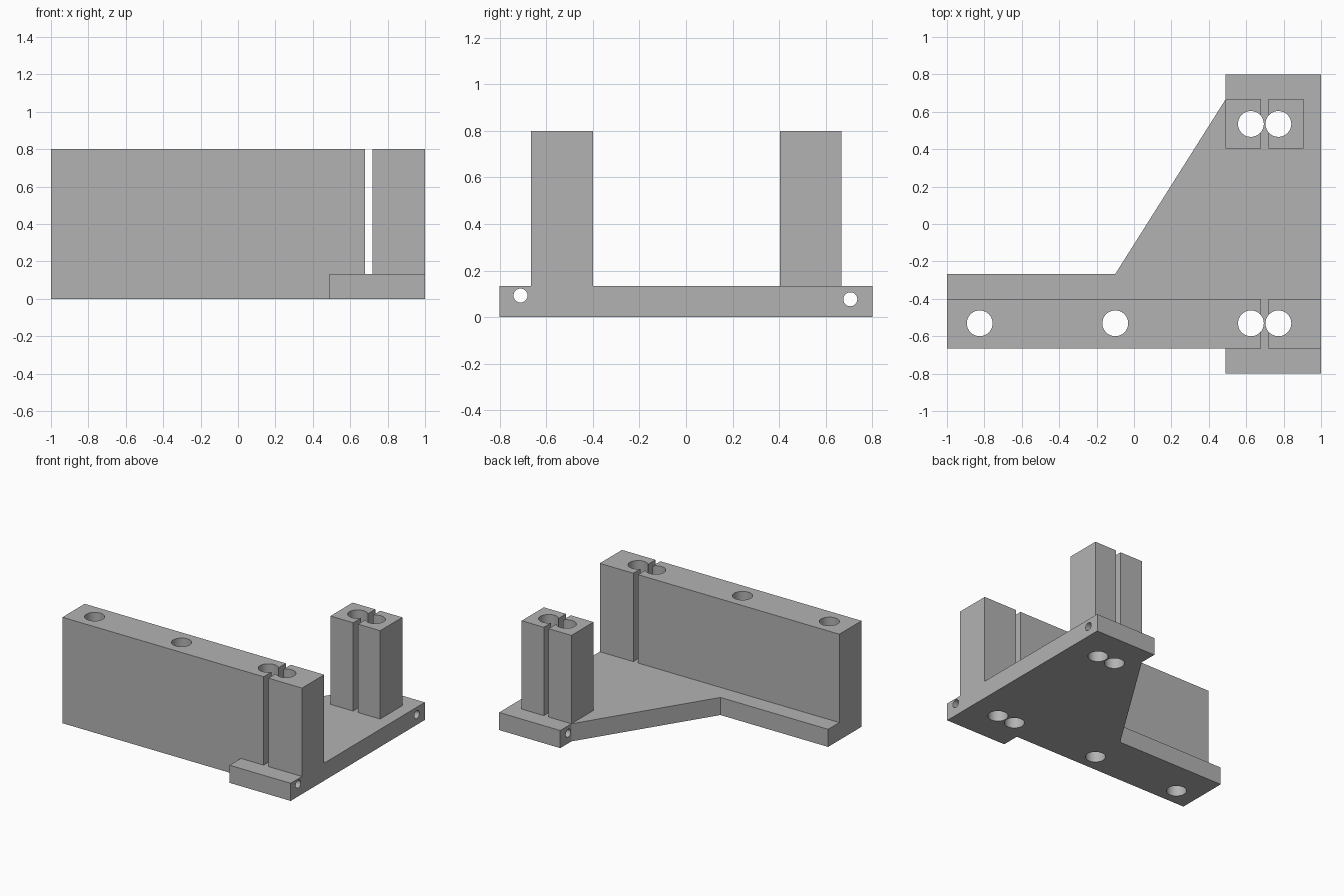
import bpy, bmesh, math
from mathutils import Matrix

if "Cube" in bpy.data.objects:
    bpy.data.objects.remove(bpy.data.objects["Cube"])

TOP, PLATE = 0.8, 0.133
R_BOLT, R_PIN = 0.069, 0.03

grey = bpy.data.materials.new("plain grey")
grey.diffuse_color = (0.45, 0.45, 0.45, 1)
grey.use_nodes = True
grey.node_tree.nodes["Principled BSDF"].inputs["Base Color"].default_value = grey.diffuse_color


def make(name, bm):
    bmesh.ops.recalc_face_normals(bm, faces=bm.faces)
    mesh = bpy.data.meshes.new(name)
    bm.to_mesh(mesh)
    bm.free()
    mesh.materials.append(grey)
    ob = bpy.data.objects.new(name, mesh)
    bpy.context.collection.objects.link(ob)
    return ob


def prism(name, outline, z0, z1):
    bm = bmesh.new()
    face = bm.faces.new([bm.verts.new((x, y, z0)) for x, y in outline])
    top = bmesh.ops.extrude_face_region(bm, geom=[face])["geom"]
    bmesh.ops.translate(bm, vec=(0, 0, z1 - z0),
                        verts=[v for v in top if isinstance(v, bmesh.types.BMVert)])
    return make(name, bm)


def block(name, x0, x1, y0, y1):
    return prism(name, [(x0, y0), (x1, y0), (x1, y1), (x0, y1)], 0.05, TOP)


def rod(name, loc, radius, length, along_x=False):
    bm = bmesh.new()
    rot = Matrix.Rotation(math.pi / 2, 4, 'Y') if along_x else Matrix()
    bmesh.ops.create_cone(bm, cap_ends=True, segments=48, radius1=radius, radius2=radius,
                          depth=length, matrix=Matrix.Translation(loc) @ rot)
    return make(name, bm)


def combine(target, tool, operation):
    mod = target.modifiers.new(operation.lower(), 'BOOLEAN')
    mod.operation, mod.object, mod.solver = operation, tool, 'EXACT'
    bpy.context.view_layer.objects.active = target
    bpy.ops.object.modifier_apply(modifier=mod.name)
    bpy.data.objects.remove(tool)


# base plate with sloped web and two end feet
bracket = prism("bracket", [
    (-1, -0.665), (0.49, -0.665), (0.49, -0.8), (1, -0.8), (1, 0.8),
    (0.49, 0.8), (0.49, 0.667), (-0.1, -0.267), (-1, -0.267)], 0, PLATE)

# long wall, end post and rear pair of posts
for args in [("long_wall", -1, 0.68, -0.665, -0.4),
             ("end_post", 0.72, 1, -0.665, -0.4),
             ("rear_inner_post", 0.49, 0.68, 0.403, 0.667),
             ("rear_outer_post", 0.72, 0.905, 0.403, 0.667)]:
    combine(bracket, block(*args), 'UNION')

# vertical bolt holes
for x, y in [(-0.825, -0.531), (-0.1, -0.531), (0.625, -0.531), (0.772, -0.531),
             (0.625, 0.535), (0.772, 0.535)]:
    combine(bracket, rod("bolt_hole", (x, y, 0.4), R_BOLT, 1.2), 'DIFFERENCE')

# pin holes through the feet
for y, z in [(-0.71, 0.093), (0.705, 0.077)]:
    combine(bracket, rod("pin_hole", (0.75, y, z), R_PIN, 0.8, True), 'DIFFERENCE')

# merge flat faces and smooth only the bores
bm = bmesh.new()
bm.from_mesh(bracket.data)
bmesh.ops.remove_doubles(bm, verts=bm.verts, dist=0.0001)
bmesh.ops.dissolve_limit(bm, angle_limit=0.01, verts=bm.verts, edges=bm.edges)
bm.to_mesh(bracket.data)
bm.free()
bpy.ops.object.select_all(action='DESELECT')
bracket.select_set(True)
bpy.context.view_layer.objects.active = bracket
bpy.ops.object.shade_smooth_by_angle(angle=math.radians(30))
